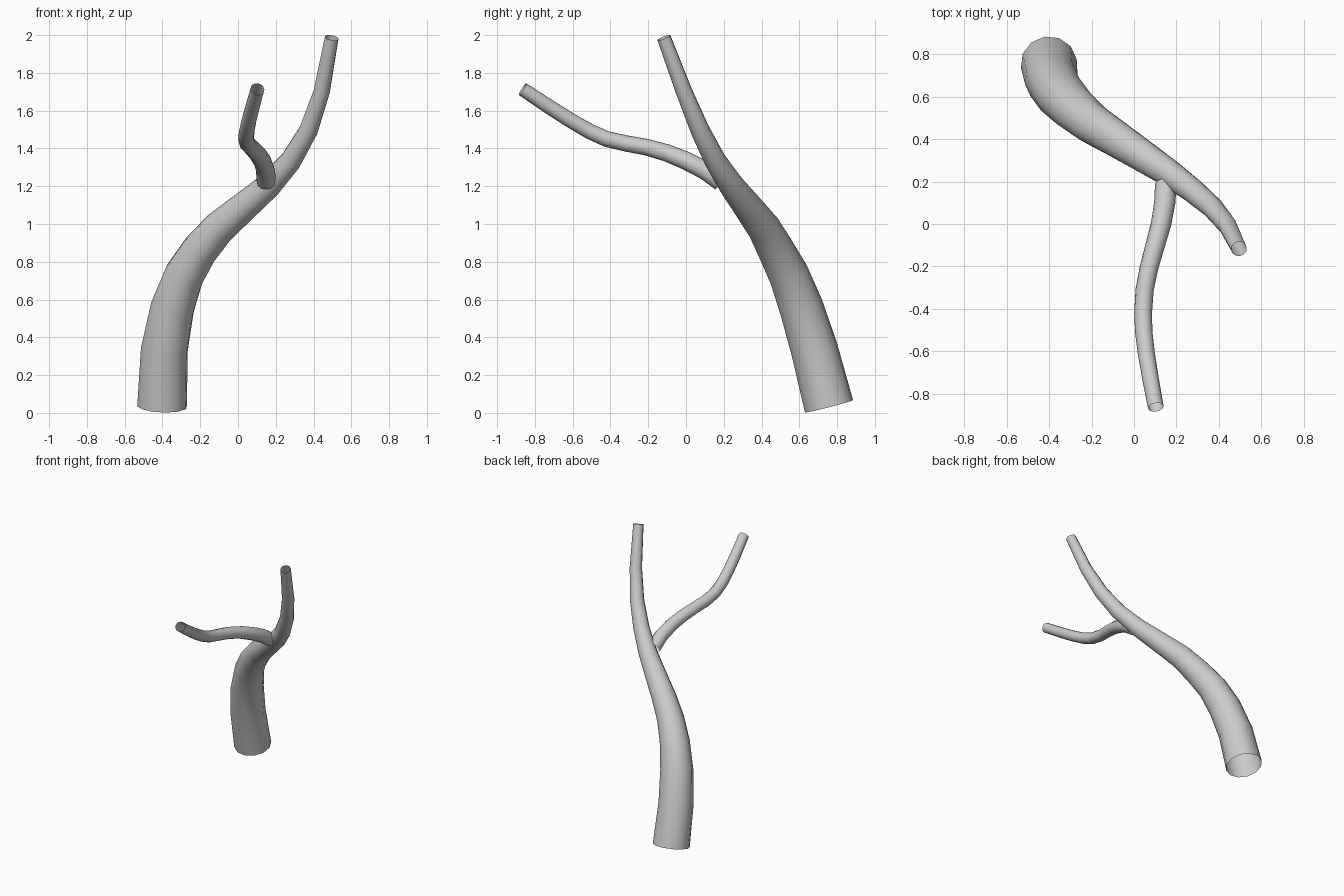
import bpy
import math


def tapered_limb(name, path):
    """Sweep a round section along (x, y, z, radius) points, ends left open."""
    curve = bpy.data.curves.new(name, 'CURVE')
    curve.dimensions = '3D'
    curve.bevel_depth = 1.0
    curve.bevel_resolution = 4
    curve.use_fill_caps = False
    spline = curve.splines.new('POLY')
    spline.points.add(len(path) - 1)
    for point, (x, y, z, r) in zip(spline.points, path):
        point.co = (x, y, z, 1)
        point.radius = r
    obj = bpy.data.objects.new(name, curve)
    bpy.context.collection.objects.link(obj)
    bpy.ops.object.select_all(action='DESELECT')
    obj.select_set(True)
    bpy.context.view_layer.objects.active = obj
    bpy.ops.object.convert(target='MESH')
    bpy.ops.object.shade_smooth_by_angle(angle=math.radians(50))
    return bpy.context.object


# Main trunk, leaning forward and to the right as it narrows
tapered_limb("trunk", [
    (-0.402, 0.757, 0.035, 0.133),
    (-0.390, 0.680, 0.335, 0.126),
    (-0.347, 0.610, 0.560, 0.118),
    (-0.285, 0.545, 0.730, 0.108),
    (-0.200, 0.475, 0.865, 0.098),
    (-0.100, 0.412, 0.980, 0.089),
    (0.020, 0.335, 1.082, 0.079),
    (0.165, 0.240, 1.205, 0.067),
    (0.280, 0.155, 1.335, 0.058),
    (0.373, 0.075, 1.495, 0.051),
    (0.443, -0.010, 1.700, 0.044),
    (0.496, -0.117, 1.986, 0.037),
])

# Side branch, reaching forward from the middle of the trunk
tapered_limb("side_branch", [
    (0.150, 0.185, 1.225, 0.051),
    (0.145, 0.100, 1.285, 0.050),
    (0.128, 0.000, 1.335, 0.048),
    (0.100, -0.100, 1.376, 0.046),
    (0.070, -0.210, 1.407, 0.044),
    (0.050, -0.310, 1.425, 0.043),
    (0.043, -0.420, 1.450, 0.042),
    (0.046, -0.510, 1.490, 0.041),
    (0.058, -0.610, 1.548, 0.040),
    (0.078, -0.730, 1.624, 0.039),
    (0.103, -0.865, 1.714, 0.037),
])
